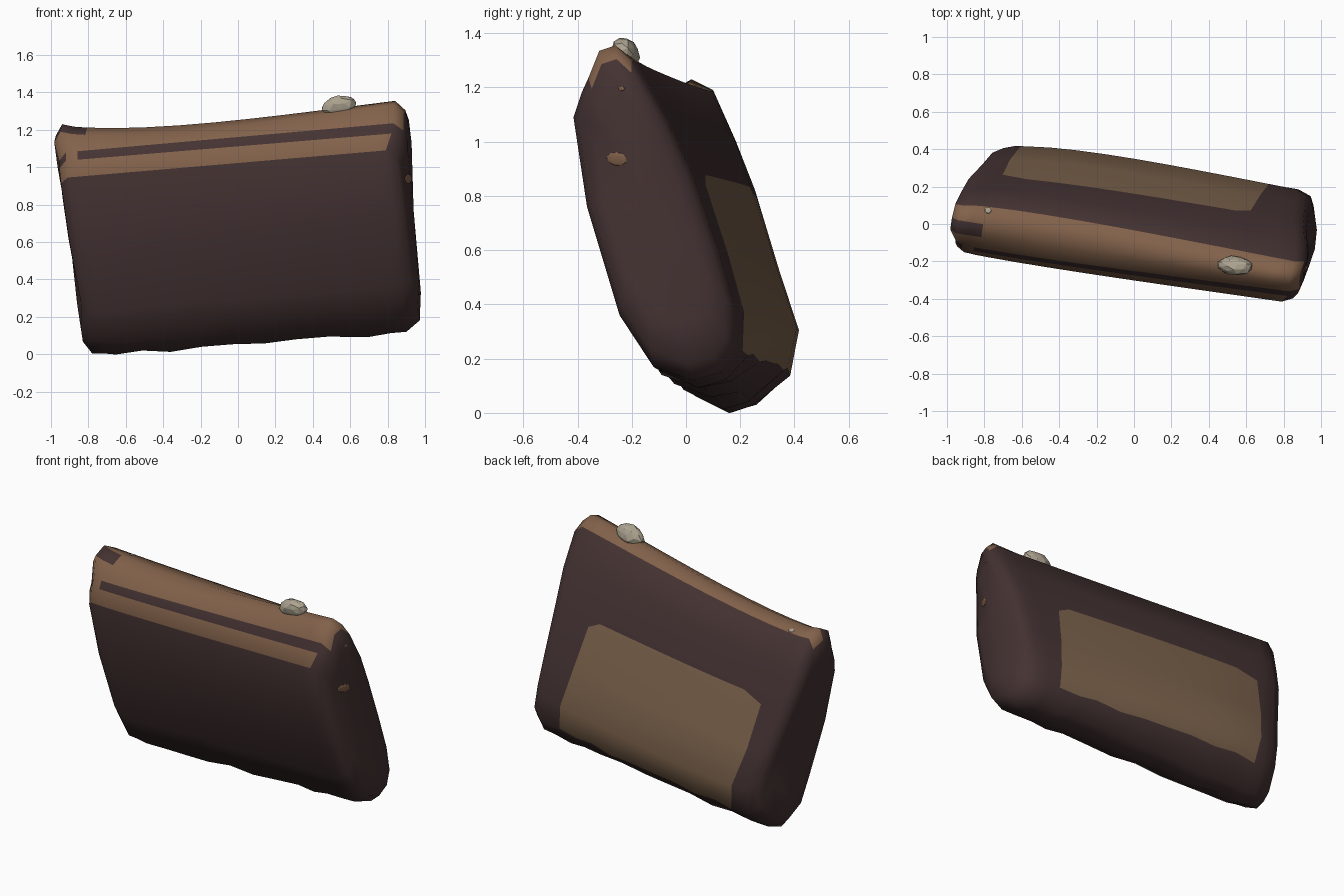
import bpy, bmesh, math, random
from mathutils import Vector

if "Cube" in bpy.data.objects:
    bpy.data.objects.remove(bpy.data.objects["Cube"])
random.seed(4)

def material(name, r, g, b):
    m = bpy.data.materials.new(name)
    m.diffuse_color = (r, g, b, 1)
    m.use_nodes = True
    m.node_tree.nodes["Principled BSDF"].inputs["Base Color"].default_value = m.diffuse_color
    return m

dark = material("dark brown cloth", 0.058, 0.032, 0.032)
tan = material("tan cloth", 0.225, 0.122, 0.07)
panel = material("dull tan panel", 0.195, 0.12, 0.07)
stone = material("pale stone", 0.42, 0.37, 0.28)

# Leaning slab: each profile corner is (right end xyz, left end xyz)
PROFILE = [
    (0.87, -0.245, 0.36, -0.79, -0.045, 0.23),  # front lower edge
    (0.83, -0.365, 0.76, -0.86, -0.115, 0.60),
    (0.79, -0.415, 1.09, -0.91, -0.15, 0.945),  # front upper edge
    (0.82, -0.385, 1.18, -0.92, -0.13, 1.035),  # dark stripe
    (0.83, -0.36, 1.235, -0.92, -0.11, 1.08),
    (0.83, -0.32, 1.335, -0.95, -0.05, 1.19),   # top
    (0.84, -0.26, 1.355, -0.94, 0.02, 1.23),
    (0.86, -0.20, 1.30, -0.92, 0.10, 1.19),     # back, below the top
    (0.86, -0.08, 1.10, -0.88, 0.18, 1.00),
    (0.85, 0.02, 0.89, -0.84, 0.25, 0.82),      # panel top
    (0.86, 0.12, 0.60, -0.76, 0.335, 0.52),
    (0.87, 0.185, 0.38, -0.70, 0.405, 0.30),
    (0.88, 0.185, 0.23, -0.70, 0.38, 0.14),     # panel bottom
    (0.89, 0.13, 0.15, -0.75, 0.26, 0.03),
    (0.90, 0.03, 0.12, -0.78, 0.17, 0.005),     # underside
    (0.89, -0.12, 0.17, -0.79, 0.05, 0.07),
]
N = len(PROFILE)
STATIONS = [0, 0.035, 0.075, 0.16, 0.25, 0.35, 0.45, 0.55, 0.65, 0.75, 0.82, 0.88, 0.95, 1]
OUTWARD = [0, -0.01, -0.012, -0.012, -0.012, 0, 0, 0.025, 0.03, 0.03, 0.04, 0.045, 0.03, 0, 0, 0]
SAG = {5: 0.05, 6: 0.05, 7: 0.02, 13: 0.012, 14: 0.012, 15: 0.012}

def ring(station):
    pts = []
    for i, p in enumerate(PROFILE):
        u = station
        if u == 0.88 and 9 <= i <= 12:        # slanted panel edge
            u = (0.865, 0.885, 0.905, 0.905)[i - 9]
        if u == 0.075 and i in (10, 11):
            u = 0.06
        v = Vector(p[3:]).lerp(Vector(p[:3]), u)
        if i == 9 and station in (0.075, 0.88):   # rounded panel corners
            v = v.lerp(Vector(PROFILE[10][3:]).lerp(Vector(PROFILE[10][:3]), u), 0.14)
        v.y += OUTWARD[i] * math.sin(math.pi * min(1, u ** 0.6))
        v.z -= SAG.get(i, 0) * math.sin(math.pi * u ** 0.65)
        if i in (0, 12, 13, 14, 15) and 0.05 < u < 0.95:   # crumpled bottom
            v.z += random.uniform(-0.012, 0.012)
        pts.append(v)
    return pts

def end_ring(pts, scale, out, flare=0.0):
    c = sum(pts, Vector()) / N
    return [c + (p - c) * scale + out + Vector((flare * max(0, 0.4 - p.z), 0, 0)) for p in pts]

right_out, left_out = Vector((0.97, -0.15, 0.05)), Vector((-0.97, 0.15, -0.05))
base = [ring(u) for u in STATIONS]
rings = [end_ring(base[0], 0.65, left_out * 0.055), end_ring(base[0], 0.90, left_out * 0.045)]
rings += base
rings += [end_ring(base[-1], 0.91, right_out * 0.055, 0.08),
          end_ring(base[-1], 0.68, right_out * 0.072, 0.08)]

bm = bmesh.new()
grid = [[bm.verts.new(p) for p in r] for r in rings]
for k in range(len(grid) - 1):
    for i in range(N):
        j = (i + 1) % N
        f = bm.faces.new((grid[k][i], grid[k][j], grid[k + 1][j], grid[k + 1][i]))
        f.smooth = True
        if i == 5 and 1 <= k < 4:
            f.material_index = 0              # dark spot on the left corner
        elif i in (4, 5, 6) and 1 <= k < len(grid) - 2:
            f.material_index = 1              # tan top
        elif i == 2 and 1 <= k < len(grid) - 3:
            f.material_index = 1              # tan front stripe
        elif i == 3 and k == 2:
            f.material_index = 1              # stripe closed at the left end
        elif 9 <= i <= 11 and 4 <= k < 13:
            f.material_index = 2              # back panel
# End caps as fans
for r in (grid[0], grid[-1]):
    c = sum((v.co for v in r), Vector()) / N
    cv = bm.verts.new(c + (left_out if r is grid[0] else right_out) * 0.01)
    for i in range(N):
        bm.faces.new((r[i], r[(i + 1) % N], cv)).smooth = True
bmesh.ops.recalc_face_normals(bm, faces=bm.faces)
me = bpy.data.meshes.new("slab")
bm.to_mesh(me)
bm.free()
for m in (dark, tan, panel):
    me.materials.append(m)
slab = bpy.data.objects.new("slab", me)
bpy.context.collection.objects.link(slab)
bpy.context.view_layer.update()

# Small pale stones and tan patches sitting on the slab surface
def lump(name, near, size, mat, detail=2, rough=0.0, lift=0.0):
    hit, loc, normal, idx = slab.closest_point_on_mesh(Vector(near))
    bpy.ops.mesh.primitive_ico_sphere_add(subdivisions=detail, radius=1,
                                          location=loc + Vector((0, 0, lift)))
    o = bpy.context.object
    o.name = name
    o.scale = size
    # flat side on the surface; long side runs along x, or along y on the ends
    along = Vector((1, 0, 0)) if abs(normal.x) < 0.5 else Vector((0, 1, 0))
    x = (along - normal * normal.dot(along)).normalized()
    m = o.matrix_world.to_3x3()
    for c, axis in enumerate((x, normal.cross(x), normal)):
        m.col[c] = axis
    o.rotation_euler = m.to_euler()
    for v in o.data.vertices:
        v.co *= 1 + random.uniform(-rough, rough)
    o.data.materials.append(mat)

lump("top_stone", (0.535, -0.24, 1.36), (0.095, 0.05, 0.06), stone, 2, 0.08, 0.012)
lump("small_stone", (-0.78, 0.08, 1.22), (0.02, 0.02, 0.006), stone, 1)
lump("end_patch", (0.95, -0.275, 0.93), (0.042, 0.025, 0.005), tan)
lump("end_patch_upper", (0.95, -0.245, 1.20), (0.014, 0.01, 0.005), tan, 1)
